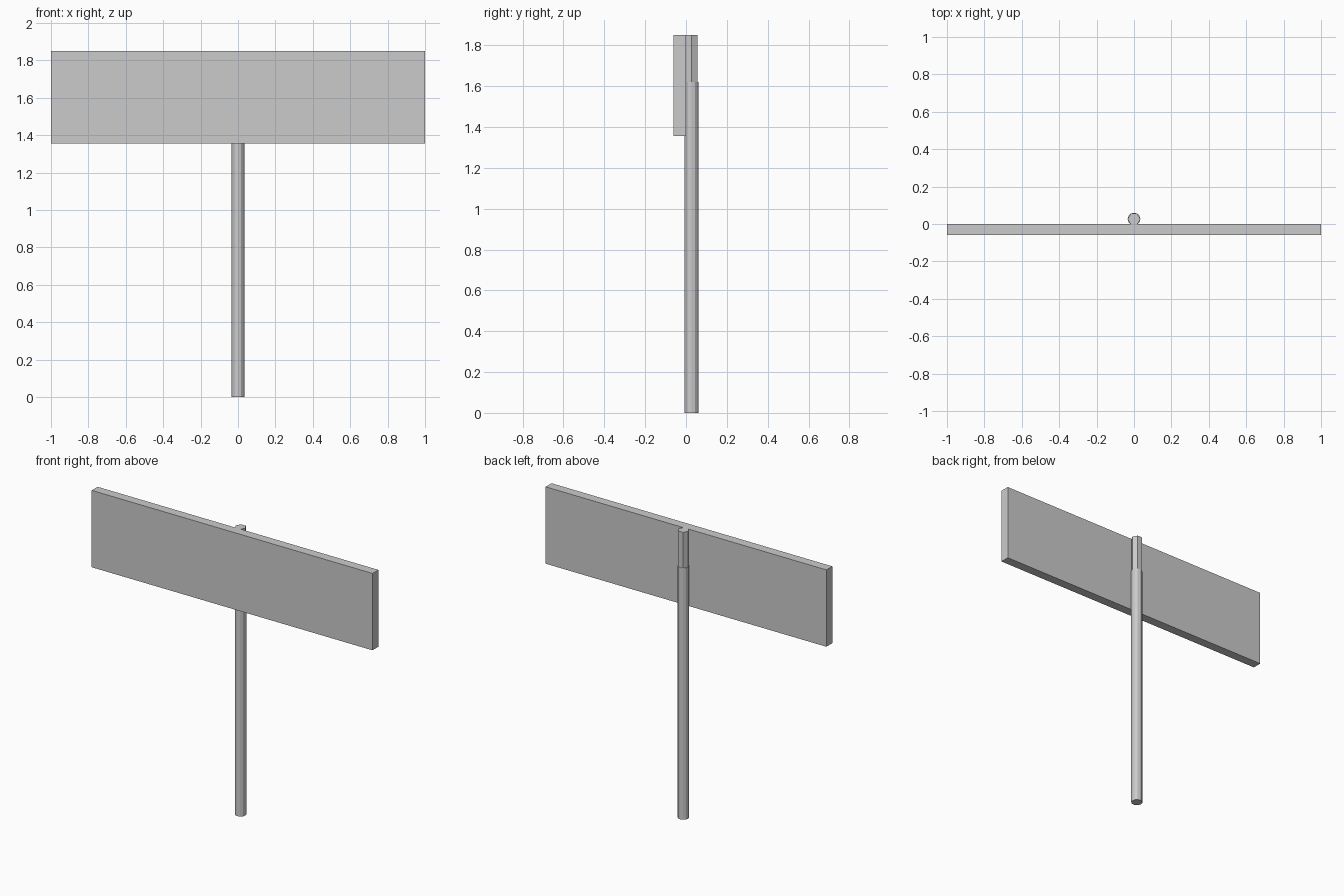
import bpy, bmesh
from math import radians
from mathutils import Matrix, Vector

if "Cube" in bpy.data.objects:
    bpy.data.objects.remove(bpy.data.objects["Cube"])


def finish(name, bm):
    mesh = bpy.data.meshes.new(name)
    bm.to_mesh(mesh)
    bm.free()
    obj = bpy.data.objects.new(name, mesh)
    bpy.context.collection.objects.link(obj)
    return obj


def box(name, lo, hi):
    lo, hi = Vector(lo), Vector(hi)
    bm = bmesh.new()
    bmesh.ops.create_cube(bm, size=1, matrix=Matrix.Translation((lo + hi) / 2)
                          @ Matrix.Diagonal((*(hi - lo), 1)))
    return finish(name, bm)


def prism(name, sides, radius, y, z0, z1, turn=0):
    bm = bmesh.new()
    bmesh.ops.create_cone(bm, cap_ends=True, segments=sides, radius1=radius,
                          radius2=radius, depth=z1 - z0,
                          matrix=Matrix.Translation((0, y, (z0 + z1) / 2))
                          @ Matrix.Rotation(radians(turn), 4, 'Z'))
    return finish(name, bm)


POLE_Y, POLE_R = 0.026, 0.034

# Sign board on the front of the pole
box("sign_board", (-1, -0.06, 1.355), (1, 0, 1.85))

# Round lower pole and slimmer six-sided upper pole, vertices on the x axis
prism("lower_pole", 12, POLE_R, POLE_Y, 0, 1.62)
prism("upper_pole", 6, POLE_R, POLE_Y, 1.62, 1.85, turn=30)
